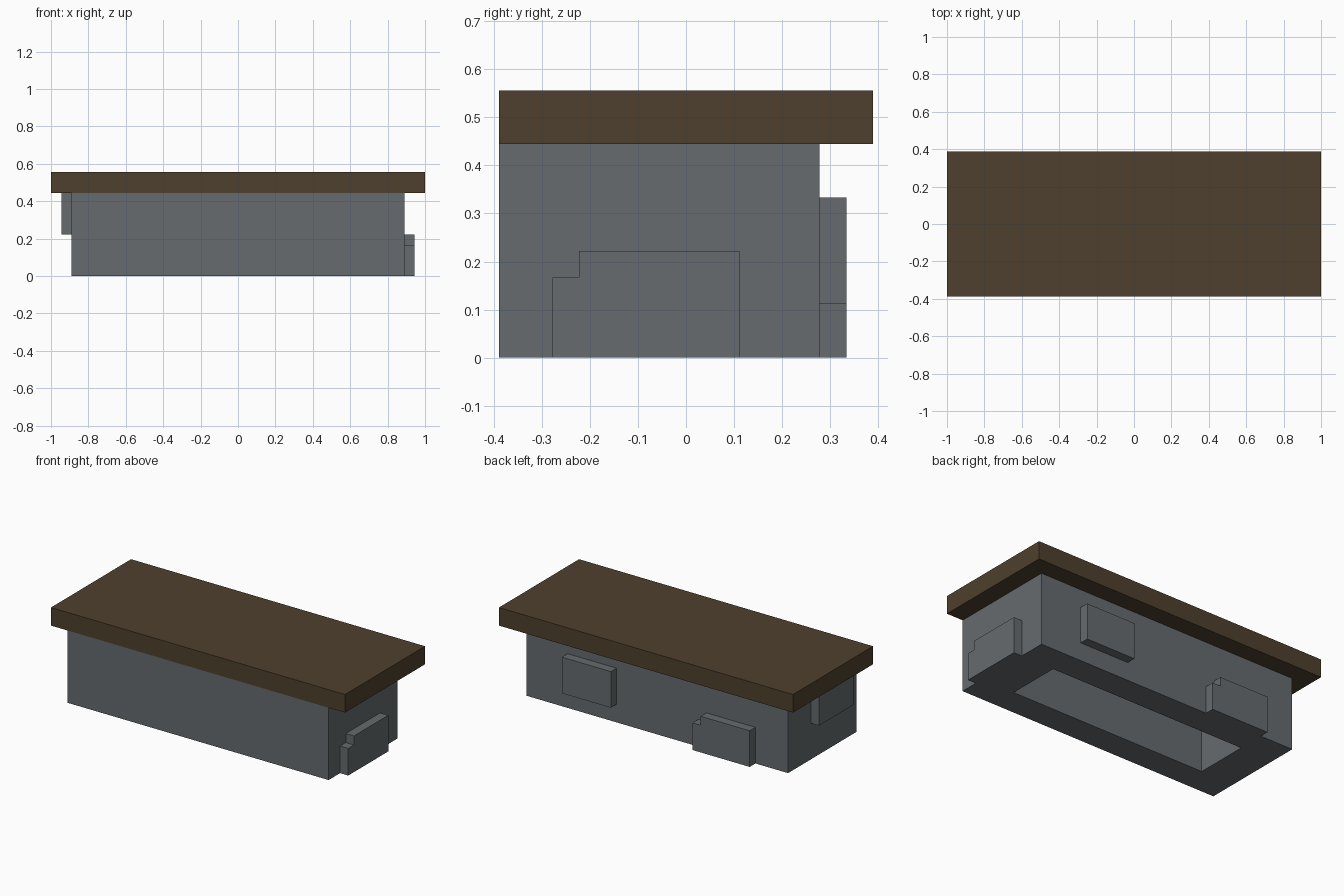
import bpy, bmesh

if "Cube" in bpy.data.objects:
    bpy.data.objects.remove(bpy.data.objects["Cube"])

U = 1 / 18  # modular unit of the build


def material(name, rgb):
    m = bpy.data.materials.new(name)
    m.diffuse_color = (*rgb, 1)
    m.use_nodes = True
    m.node_tree.nodes["Principled BSDF"].inputs["Base Color"].default_value = m.diffuse_color
    return m


stone = material("stone grey", (0.133, 0.147, 0.156))
wood = material("dark brown wood", (0.076, 0.051, 0.026))


def finish(bm, name, mat):
    bmesh.ops.recalc_face_normals(bm, faces=bm.faces)
    mesh = bpy.data.meshes.new(name)
    bm.to_mesh(mesh)
    bm.free()
    mesh.materials.append(mat)
    bpy.context.collection.objects.link(bpy.data.objects.new(name, mesh))


def prism(name, profile, offset, mat):
    """Extrude a flat outline (in units) along an offset vector."""
    bm = bmesh.new()
    face = bm.faces.new([bm.verts.new([c * U for c in p]) for p in profile])
    out = bmesh.ops.extrude_face_region(bm, geom=[face], use_keep_orig=True)
    moved = [v for v in out["geom"] if isinstance(v, bmesh.types.BMVert)]
    bmesh.ops.translate(bm, verts=moved, vec=[c * U for c in offset])
    finish(bm, name, mat)


def rect(x0, x1, y0, y1, z):
    return [(x0, y0, z), (x1, y0, z), (x1, y1, z), (x0, y1, z)]


# Counter slab overhanging the base
prism("counter_top", rect(-18, 18, -7, 7, 8), (0, 0, 2), wood)

# Hollow base: thick walls around an open shaft
bm = bmesh.new()
loops = [[bm.verts.new([c * U for c in p]) for p in loop] for loop in (
    rect(-16, 16, -7, 5, 0), rect(-16, 16, -7, 5, 8),
    rect(-12, 12, -4, 2, 8), rect(-12, 12, -4, 2, 0))]
for a, b in zip(loops, loops[1:] + loops[:1]):
    for i in range(4):
        j = (i + 1) % 4
        bm.faces.new((a[i], a[j], b[j], b[i]))
finish(bm, "base", stone)

# Raised stones on the right, left and back walls
prism("right_stone", [(16, y, z) for y, z in
      ((-5, 0), (2, 0), (2, 4), (-4, 4), (-4, 3), (-5, 3))], (1, 0, 0), stone)
prism("left_stone", [(-16, y, z) for y, z in
      ((-5, 4), (1, 4), (1, 8), (-5, 8))], (-1, 0, 0), stone)
prism("back_upper_stone", [(x, 5, z) for x, z in
      ((5, 2), (11, 2), (11, 6), (5, 6))], (0, 1, 0), stone)
prism("back_lower_stone", [(x, 5, z) for x, z in
      ((-12, 0), (-5, 0), (-5, 3), (-6, 3), (-6, 4), (-12, 4))], (0, 1, 0), stone)
